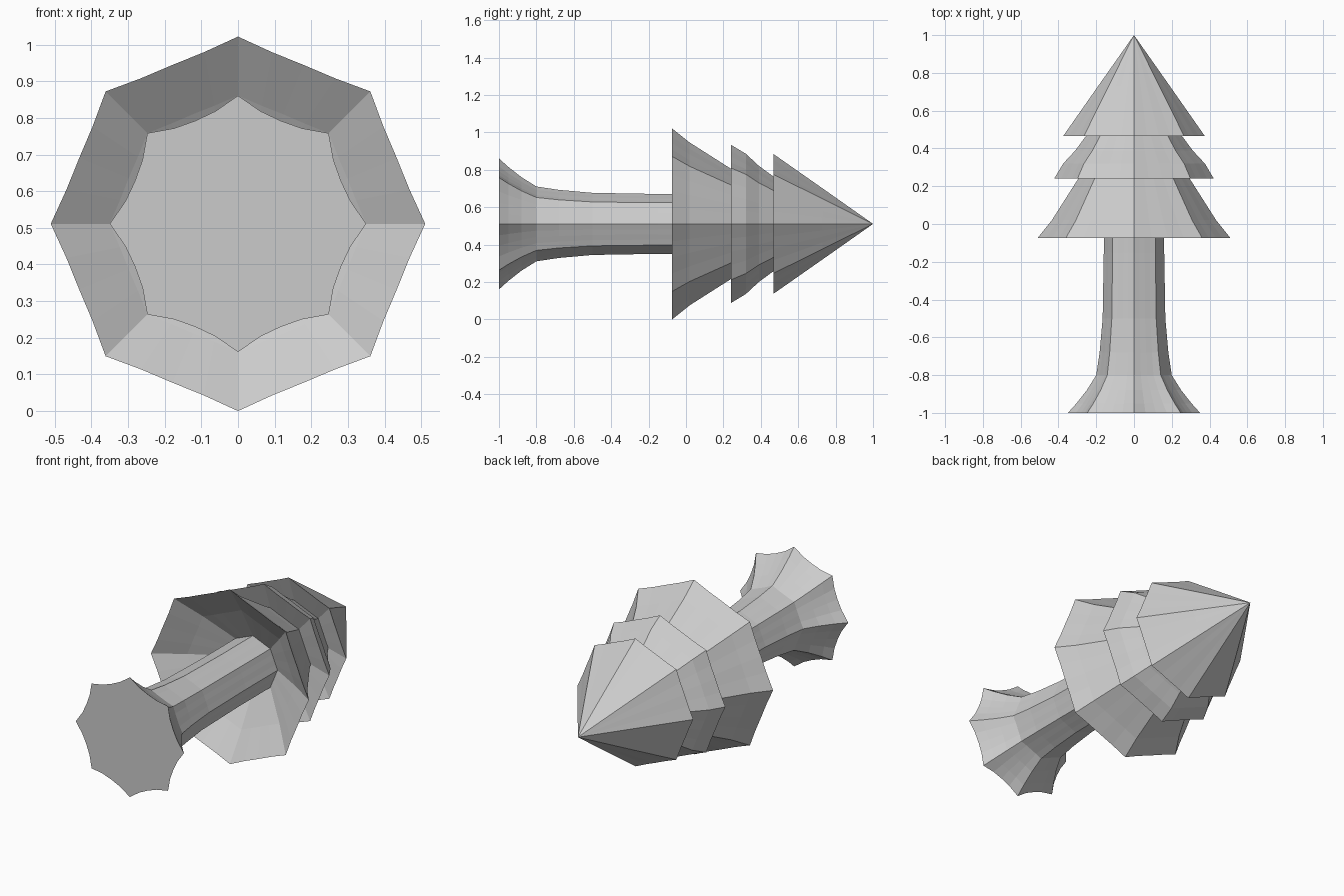
import bpy, bmesh, math

if "Cube" in bpy.data.objects:
    bpy.data.objects.remove(bpy.data.objects["Cube"])

SIDES = 8
SUB = 4                      # points per octagon side
AXIS_Z = 0.511               # the tree lies along y at this height


def lathe(name, profile):
    """Scalloped octagonal lathe around y. Profile rows: (y, corner radius, dip)."""
    bm = bmesh.new()
    rings = []
    n = SIDES * SUB
    for y, r, dip in profile:
        if r == 0:
            rings.append([bm.verts.new((0, y, AXIS_Z))])
            continue
        ring = []
        for i in range(n):
            a = 2 * math.pi * i / n
            f = 1 - dip * (0, 0.8, 1, 0.8)[i % SUB]
            ring.append(bm.verts.new((r * f * math.cos(a), y, AXIS_Z + r * f * math.sin(a))))
        rings.append(ring)
    for lo, hi in zip(rings, rings[1:]):
        for i in range(n):
            j = (i + 1) % n
            if len(lo) == 1:
                bm.faces.new((lo[0], hi[i], hi[j]))
            elif len(hi) == 1:
                bm.faces.new((lo[i], lo[j], hi[0]))
            else:
                bm.faces.new((lo[i], lo[j], hi[j], hi[i]))
    bmesh.ops.recalc_face_normals(bm, faces=bm.faces)
    me = bpy.data.meshes.new(name)
    bm.to_mesh(me)
    bm.free()
    ob = bpy.data.objects.new(name, me)
    bpy.context.collection.objects.link(ob)
    return ob


FLAT = 0.076                 # dip that gives straight octagon sides

# Trunk with flared, scalloped foot
lathe("trunk", [(-1, 0, 0), (-1, 0.35, 0.13), (-0.95, 0.305, 0.12), (-0.88, 0.25, 0.1),
                (-0.8, 0.2, 0.09), (-0.68, 0.182, FLAT), (-0.5, 0.166, FLAT),
                (-0.15, 0.16, FLAT), (0.14, 0.16, FLAT)])

# Branch tiers: hollowed underside, rim, then outer slope
lathe("lower_branches", [(0.14, 0.155, FLAT), (0.03, 0.35, FLAT), (-0.075, 0.511, 0.082),
                         (0.02, 0.435, FLAT), (0.13, 0.365, FLAT), (0.24, 0.295, FLAT),
                         (0.3, 0.26, FLAT)])
lathe("middle_branches", [(0.3, 0.26, FLAT), (0.24, 0.423, 0.082), (0.32, 0.375, FLAT),
                          (0.39, 0.31, FLAT), (0.465, 0.255, FLAT), (0.52, 0.22, FLAT)])
lathe("top_branches", [(0.52, 0.22, FLAT), (0.467, 0.374, 0.08), (0.73, 0.19, FLAT), (1, 0, 0)])
